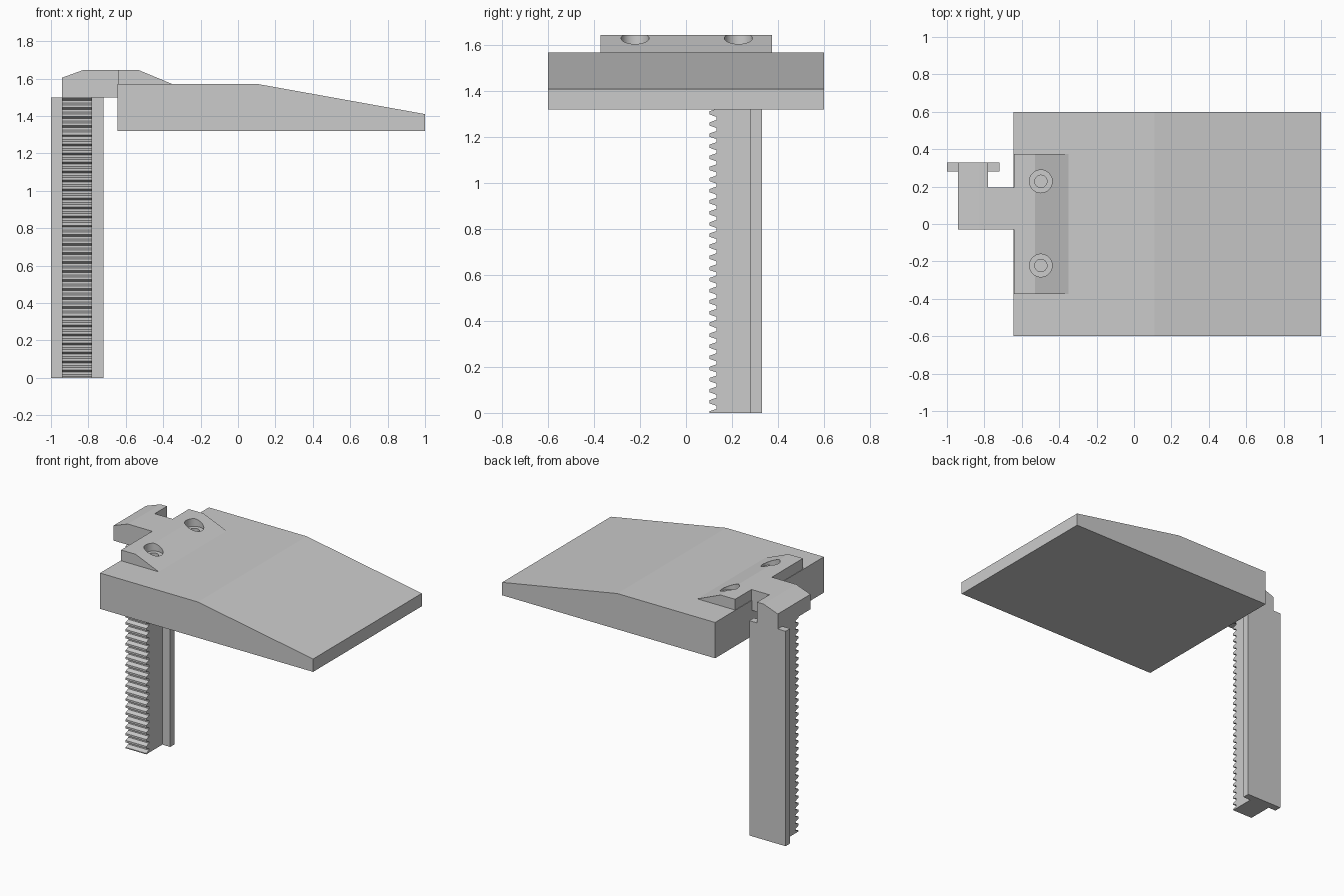
import bpy, bmesh, math
from mathutils import Vector

if "Cube" in bpy.data.objects:
    bpy.data.objects.remove(bpy.data.objects["Cube"])


def prism(name, points, axis, lo, hi):
    """Extrude a closed 2D outline along an axis: 'x' (y,z), 'y' (x,z) or 'z' (x,y)."""
    place = {'x': lambda a, b, c: (c, a, b),
             'y': lambda a, b, c: (a, c, b),
             'z': lambda a, b, c: (a, b, c)}[axis]
    bm = bmesh.new()
    face = bm.faces.new([bm.verts.new(place(a, b, lo)) for a, b in points])
    ext = bmesh.ops.extrude_face_region(bm, geom=[face])
    moved = [v for v in ext['geom'] if isinstance(v, bmesh.types.BMVert)]
    bmesh.ops.translate(bm, verts=moved, vec=Vector(place(0, 0, hi - lo)))
    bmesh.ops.recalc_face_normals(bm, faces=bm.faces)
    mesh = bpy.data.meshes.new(name)
    bm.to_mesh(mesh)
    bm.free()
    obj = bpy.data.objects.new(name, mesh)
    bpy.context.collection.objects.link(obj)
    return obj


def boolean(obj, tool, operation):
    tool.hide_render = True
    mod = obj.modifiers.new(operation.title(), 'BOOLEAN')
    mod.operation, mod.object, mod.solver = operation, tool, 'EXACT'
    bpy.context.view_layer.objects.active = obj
    bpy.ops.object.modifier_apply(modifier=mod.name)
    bpy.data.objects.remove(tool)


def circle(cx, cy, r, n=32):
    return [(cx + r * math.cos(math.tau * i / n), cy + r * math.sin(math.tau * i / n))
            for i in range(n)]


# Tapered table plate
prism("table_plate", [(-0.645, 1.32), (1, 1.32), (1, 1.41), (0.11, 1.57), (-0.645, 1.57)],
      'y', -0.6, 0.6)

# Bracket: side profile intersected with the plan outline
bracket = prism("bracket", [(-0.94, 1.5), (-0.645, 1.5), (-0.645, 1.57), (-0.35, 1.57),
                            (-0.53, 1.645), (-0.83, 1.645), (-0.94, 1.605)], 'y', -0.5, 0.5)
plan = [(-1.1, -0.03), (-0.642, -0.03), (-0.642, -0.373), (-0.2, -0.373), (-0.2, 0.375),
        (-0.642, 0.375), (-0.642, 0.195), (-0.78, 0.195), (-0.78, 0.33), (-1.1, 0.33)]
boolean(bracket, prism("plan_cutter", plan, 'z', 1.4, 1.8), 'INTERSECT')

# Counterbored screw holes
for y in (-0.222, 0.228):
    for r, floor in ((0.061, 1.59), (0.033, 1.5)):
        boolean(bracket, prism("hole_cutter", circle(-0.498, y, r), 'z', floor, 1.8), 'DIFFERENCE')
bpy.ops.object.select_all(action='DESELECT')
bracket.select_set(True)
bpy.context.view_layer.objects.active = bracket
bpy.ops.object.shade_smooth_by_angle(angle=math.radians(15))

# Toothed rack: teeth run down the front edge, half a tooth at each end
HEIGHT, TEETH, TIP, ROOT = 1.5, 31, 0.102, 0.132
pitch = HEIGHT / TEETH
profile = [(0.28, HEIGHT), (0.28, 0), (TIP, 0)]
for i in range(TEETH):
    z = i * pitch
    profile += [(TIP, z + 0.14 * pitch), (ROOT, z + 0.36 * pitch),
                (ROOT, z + 0.64 * pitch), (TIP, z + 0.86 * pitch)]
profile.append((TIP, HEIGHT))
prism("rack", profile, 'x', -0.94, -0.78)

# Guide flange behind the rack
prism("rack_flange", [(-1, 0.28), (-0.72, 0.28), (-0.72, 0.33), (-1, 0.33)], 'z', 0, HEIGHT)
